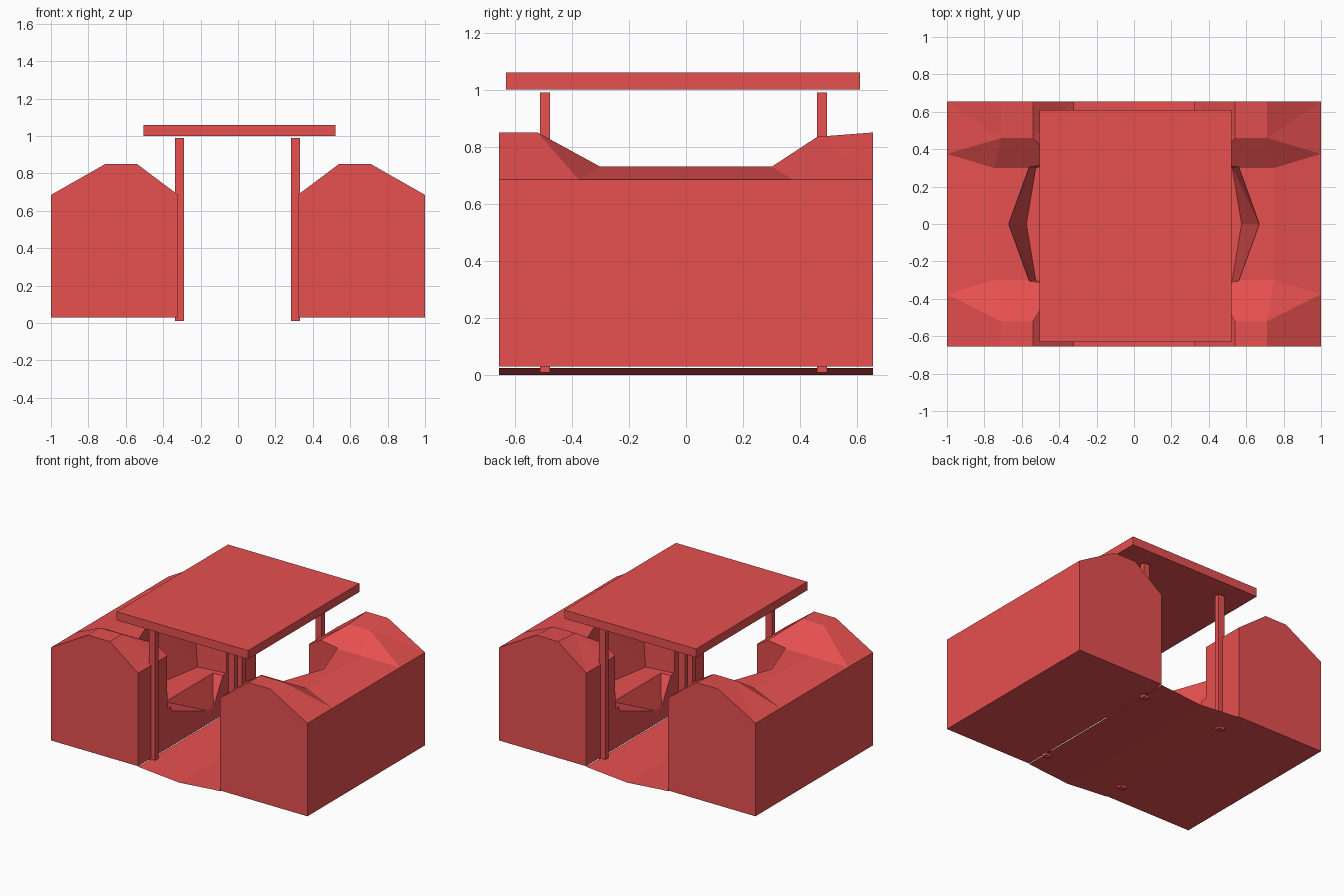
import bpy, bmesh
from mathutils import Matrix

if "Cube" in bpy.data.objects:
    bpy.data.objects.remove(bpy.data.objects["Cube"])

mat = bpy.data.materials.new("red")
mat.diffuse_color = (0.8, 0.08, 0.08, 1)
mat.use_nodes = True
mat.node_tree.nodes["Principled BSDF"].inputs["Base Color"].default_value = mat.diffuse_color


def finish(name, bm):
    bmesh.ops.recalc_face_normals(bm, faces=bm.faces)
    me = bpy.data.meshes.new(name)
    bm.to_mesh(me)
    bm.free()
    me.materials.append(mat)
    ob = bpy.data.objects.new(name, me)
    bpy.context.collection.objects.link(ob)
    return ob


def box(name, centre, size):
    bm = bmesh.new()
    bmesh.ops.create_cube(bm, size=1, matrix=Matrix.Translation(centre)
                          @ Matrix.Diagonal((*size, 1)))
    return finish(name, bm)


def hull(name, pts):
    bm = bmesh.new()
    for p in pts:
        bm.verts.new(p)
    bmesh.ops.convex_hull(bm, input=bm.verts[:])
    ob = finish(name, bm)
    ob.hide_render = True
    ob.display_type = 'WIRE'
    return ob


# Rows along y: (y of ridge, y of outer and inner edges, ridge height, ridge inner x, ridge outer x)
ROWS = [(-.655, -.655, .85, .54, .71), (-.52, -.375, .85, .54, .71),
        (-.30, -.375, .73, .40, .75), (.30, .375, .73, .40, .75),
        (.46, .375, .835, .54, .71), (.655, .655, .85, .54, .71)]


def bank(name, s):
    bm = bmesh.new()
    rings = []
    for yr, ye, zr, xi, xo in ROWS:
        pts = [(.32, ye, .03), (.32, ye, .685), (xi, yr, zr),
               (xo, yr, zr), (1, ye, .685), (1, ye, .03)]
        rings.append([bm.verts.new((s * x, y, z)) for x, y, z in pts])
    for a, b in zip(rings, rings[1:]):
        for i in range(6):
            j = (i + 1) % 6
            bm.faces.new((a[i], a[j], b[j], b[i]))
    bm.faces.new(rings[0])
    bm.faces.new(rings[-1])
    bmesh.ops.remove_doubles(bm, verts=bm.verts[:], dist=1e-4)
    bmesh.ops.triangulate(bm, faces=[f for f in bm.faces if len(f.verts) == 4])
    return finish(name, bm)


for side, s in (("left", -1), ("right", 1)):
    # Side bank with its dipped middle
    ob = bank(side + "_bank", s)
    # Niche open to the passage, and the sloping lip below it
    upper = [(s * .575, 0, .31), (s * .67, 0, .73), (s * .67, 0, .9)]
    lower = [(s * .31, s * .28, .27), (s * .2, s * .28, .27),
             (s * .31, -s * .17, .1), (s * .2, -s * .17, .1)]
    for t in (-1, 1):
        upper += [(s * .525, t * .3, .31), (s * .56, t * .305, .73), (s * .56, t * .305, .9),
                  (s * .2, t * .345, .31), (s * .2, t * .345, .9)]
        lower += [(s * .40, t * .29, .33), (s * .2, t * .31, .33)]
    for n, pts in (("niche", upper), ("lip", lower)):
        m = ob.modifiers.new(n, 'BOOLEAN')
        m.operation = 'DIFFERENCE'
        m.solver = 'EXACT'
        m.object = hull(side + "_" + n + "_cutter", pts)

# Passage floor: a shallow open trough
bm = bmesh.new()
rows = [[bm.verts.new((x, y, z)) for x, z in ((-.32, .026), (0, 0), (.32, .026))]
        for y in (-.655, .655)]
for i in range(2):
    bm.faces.new((rows[0][i], rows[0][i + 1], rows[1][i + 1], rows[1][i]))
finish("passage_floor", bm)

# Flat roof slab
box("roof", (.0075, -.01, 1.03), (1.025, 1.24, .06))

# Four square posts
for x in (-.312, .308):
    for y in (-.493, .476):
        box("post", (x, y, .5), (.048, .035, .98))
